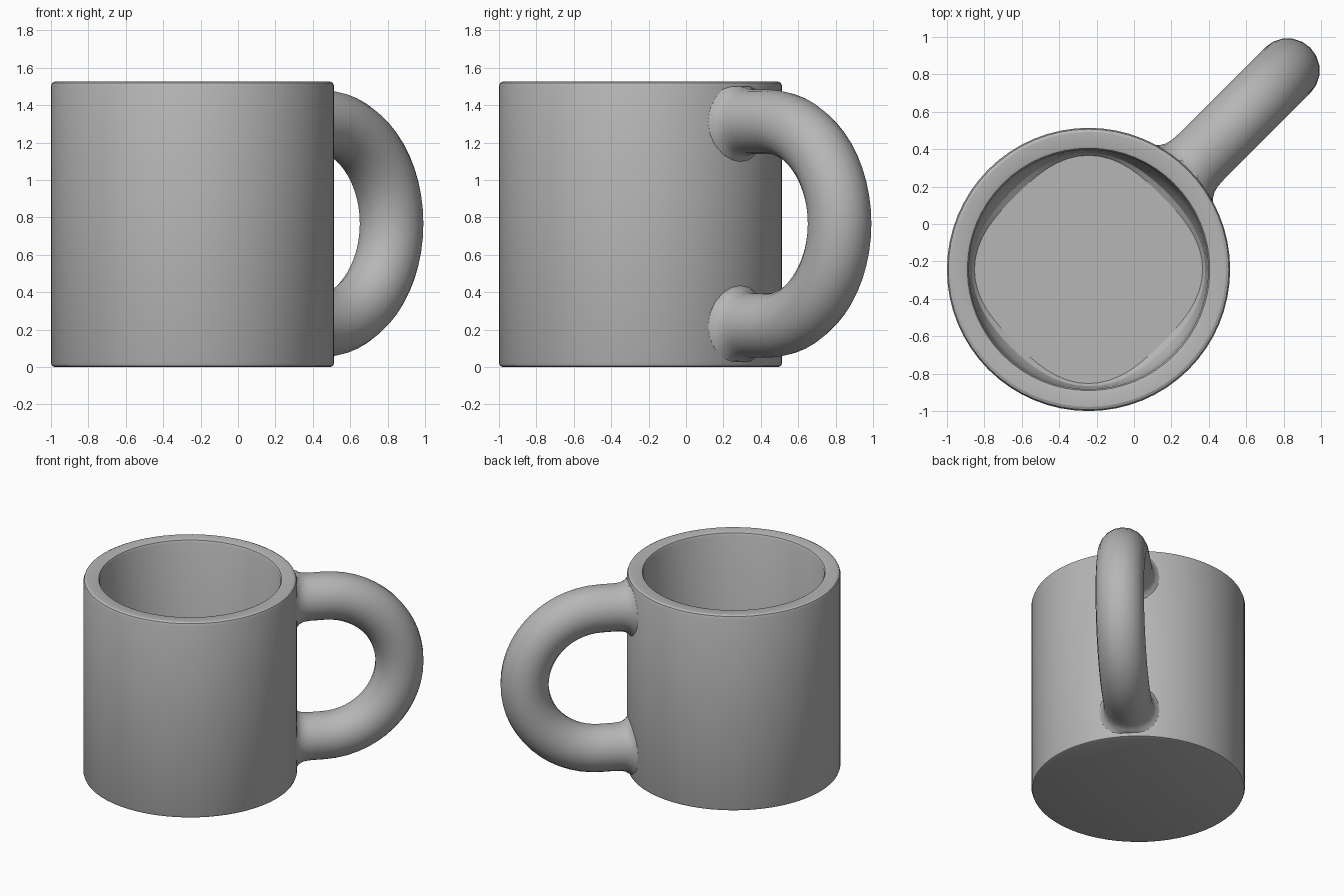
import bpy, bmesh, math
from mathutils import Vector

if "Cube" in bpy.data.objects:
    bpy.data.objects.remove(bpy.data.objects["Cube"])

SEG = 64                                  # sides of the round body
R = 0.757                                 # outer radius of the body
CENTRE = Vector((-0.243, -0.243, 0.0))    # body axis
OUT = Vector((1, 1, 0)).normalized()      # direction the handle points
SIDE = Vector((-1, 1, 0)).normalized()
UP = Vector((0, 0, 1))

grey = bpy.data.materials.new("plain grey")
grey.diffuse_color = (0.47, 0.47, 0.47, 1)
grey.use_nodes = True
grey.node_tree.nodes["Principled BSDF"].inputs["Base Color"].default_value = grey.diffuse_color


def loft(name, rings):
    """Skin closed rings of points and cap both ends."""
    bm = bmesh.new()
    loops = [[bm.verts.new(p) for p in ring] for ring in rings]
    n = len(loops[0])
    for a, b in zip(loops, loops[1:]):
        for i in range(n):
            j = (i + 1) % n
            bm.faces.new((a[i], a[j], b[j], b[i]))
    bm.faces.new(loops[0])
    bm.faces.new(loops[-1])
    bmesh.ops.recalc_face_normals(bm, faces=bm.faces)
    mesh = bpy.data.meshes.new(name)
    bm.to_mesh(mesh)
    bm.free()
    mesh.materials.append(grey)
    obj = bpy.data.objects.new(name, mesh)
    bpy.context.collection.objects.link(obj)
    bpy.context.view_layer.objects.active = obj
    obj.select_set(True)
    return obj


# Body: outer wall, rounded rim and cavity; (radius, height, squareness)
profile = [(0.735, 0, 0), (0.751, 0.006, 0), (R, 0.022, 0),
           (R, 1.502, 0), (0.75, 1.52, 0), (0.735, 1.527, 0),
           (0.66, 1.527, 0), (0.648, 1.522, 0), (0.64, 1.505, 0),
           (0.635, 0.30, 0), (0.632, 0.20, 0.02), (0.624, 0.145, 0.06),
           (0.61, 0.125, 0.09)]
body = []
for r, z, square in profile:
    ring = []
    for i in range(SEG):
        a = math.tau * i / SEG
        rr = r * (1 - square * math.sin(2 * a) ** 2)
        ring.append(CENTRE + Vector((rr * math.cos(a), rr * math.sin(a), z)))
    body.append(ring)
loft("mug_body", body)

# Handle path: distance from body axis, height, tilt, extra radius at the root
TUBE, BEND, MID, STRAIGHT = 0.172, 0.545, 0.767, 0.96
roots = [(-0.04, 0.045), (0.0, 0.042), (0.012, 0.026),
         (0.03, 0.012), (0.06, 0.003), (0.10, 0.0)]
path = [(R + gap, MID + BEND, math.pi / 2, flare) for gap, flare in roots]
STEPS = 28
for k in range(STEPS + 1):
    t = math.pi / 2 - math.pi * k / STEPS
    path.append((STRAIGHT + BEND * math.cos(t), MID + BEND * math.sin(t), t, 0))
path += [(R + gap, MID - BEND, -math.pi / 2, flare) for gap, flare in reversed(roots)]

handle = []
for d, z, t, flare in path:
    normal = OUT * math.cos(t) + UP * math.sin(t)
    near = max(0.0, min(1.0, (STRAIGHT - d) / (STRAIGHT - R)))
    ring = []
    for i in range(20):
        a = math.tau * i / 20
        r = TUBE + flare
        v = r * math.sin(a)
        # bend the root rings to follow the round wall
        sag = (math.sqrt(R * R - v * v) - R) * near
        p = CENTRE + OUT * (d + sag) + UP * z + normal * (r * math.cos(a)) + SIDE * v
        p.z = max(0.03, min(1.5, p.z))
        ring.append(p)
    handle.append(ring)
loft("handle", handle)

# Soft shading with crisp rim edges
bpy.ops.object.shade_smooth_by_angle(angle=math.radians(25))
